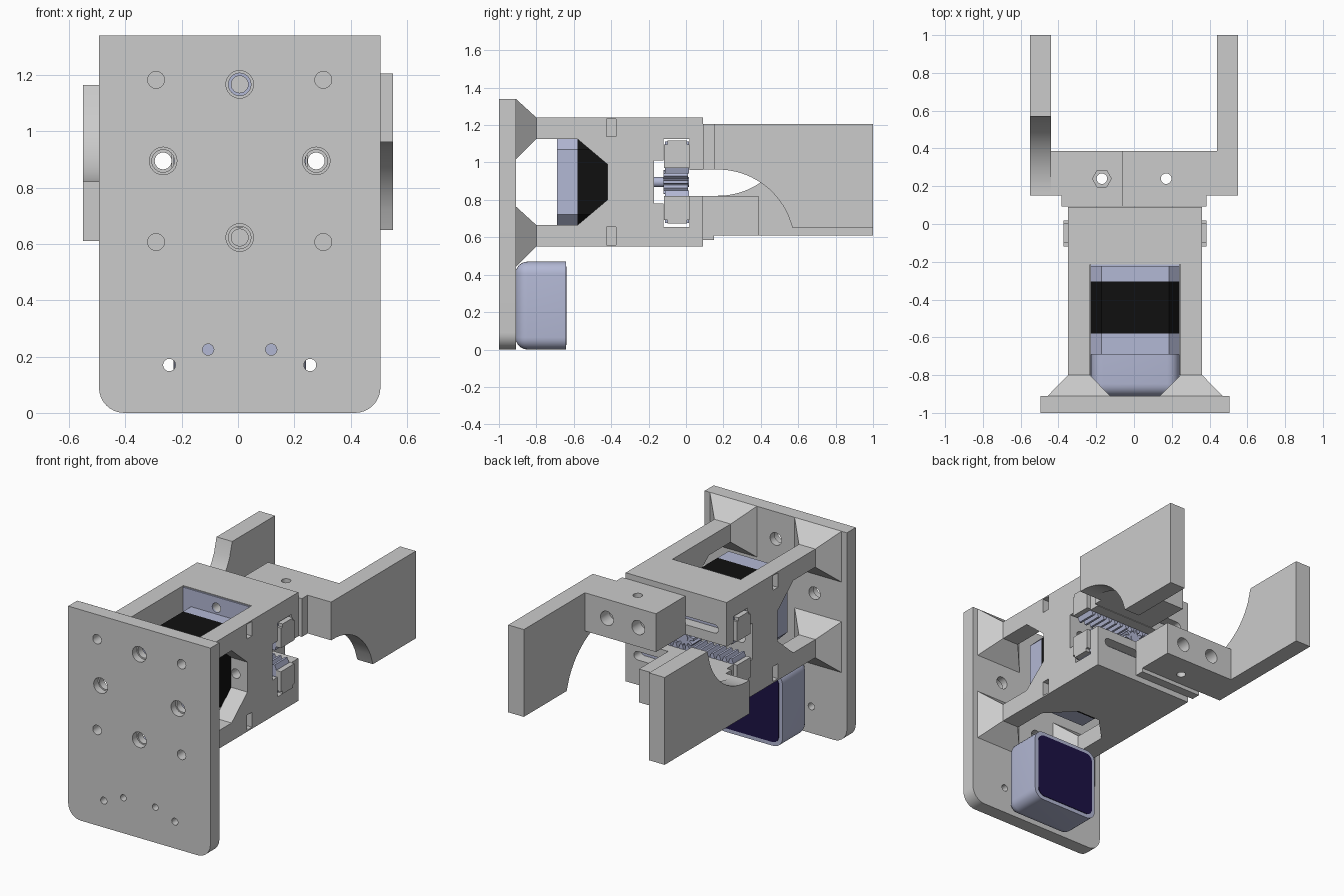
import bpy, bmesh, math
from mathutils import Matrix

if "Cube" in bpy.data.objects:
    bpy.data.objects.remove(bpy.data.objects["Cube"])

def material(name, rgb):
    m = bpy.data.materials.new(name)
    m.diffuse_color = (*rgb, 1)
    m.use_nodes = True
    m.node_tree.nodes["Principled BSDF"].inputs["Base Color"].default_value = m.diffuse_color
    return m

BLUE = material("pale_blue", (0.45, 0.48, 0.66))
BLACK = material("black", (0.005, 0.005, 0.005))
NAVY = material("navy", (0.012, 0.006, 0.06))
MAP = {'x': lambda p, q, t: (t, p, q), 'y': lambda p, q, t: (p, t, q), 'z': lambda p, q, t: (p, q, t)}

def finish(bm, name, mat=None):
    bmesh.ops.recalc_face_normals(bm, faces=bm.faces)
    me = bpy.data.meshes.new(name)
    bm.to_mesh(me)
    bm.free()
    ob = bpy.data.objects.new(name, me)
    bpy.context.collection.objects.link(ob)
    if mat:
        me.materials.append(mat)
    return ob

def prism(name, pts, axis, a, b, mat=None):
    """Extrude a 2D profile along an axis from a to b."""
    bm = bmesh.new()
    lo = [bm.verts.new(MAP[axis](p, q, a)) for p, q in pts]
    hi = [bm.verts.new(MAP[axis](p, q, b)) for p, q in pts]
    bm.faces.new(lo)
    bm.faces.new(hi[::-1])
    n = len(pts)
    for i in range(n):
        bm.faces.new((lo[i], lo[(i + 1) % n], hi[(i + 1) % n], hi[i]))
    return finish(bm, name, mat)

def rect(x0, x1, y0, y1):
    return [(x0, y0), (x1, y0), (x1, y1), (x0, y1)]

def chamfered(x, z0, z1, c):
    return [(-x + c, z0), (x - c, z0), (x, z0 + c), (x, z1 - c), (x - c, z1), (-x + c, z1), (-x, z1 - c), (-x, z0 + c)]

def arc(cx, cy, r, a0, a1, n=8):
    return [(cx + r * math.cos(math.radians(a0 + (a1 - a0) * i / n)),
             cy + r * math.sin(math.radians(a0 + (a1 - a0) * i / n))) for i in range(n + 1)]

def circle(cx, cy, r, n=24):
    return arc(cx, cy, r, 0, 360 * (n - 1) / n, n - 1)

def cut(ob, *args):
    """Subtract a prism from an object."""
    c = prism("cutter", *args)
    m = ob.modifiers.new("cut", 'BOOLEAN')
    m.operation, m.solver, m.object = 'DIFFERENCE', 'EXACT', c
    dg = bpy.context.evaluated_depsgraph_get()
    me = bpy.data.meshes.new_from_object(ob.evaluated_get(dg))
    ob.modifiers.clear()
    ob.data = me
    bpy.data.objects.remove(c)

# Mounting plate with rounded lower corners
ZC = 0.895
plate = prism("mounting_plate", [(0.5, 1.34), (-0.5, 1.34)] + arc(-0.41, 0.09, 0.09, 180, 270)
              + arc(0.41, 0.09, 0.09, 270, 360), 'y', -1, -0.91)
access = [(0, ZC + 0.272), (0, ZC - 0.272), (0.272, ZC), (-0.272, ZC)]
corners = [(sx * 0.297, ZC + sz * 0.288) for sx in (-1, 1) for sz in (-1, 1)]
for x, z in access:
    cut(plate, circle(x, z, 0.04), 'y', -1.1, -0.8)
    cut(plate, circle(x, z, 0.049), 'y', -1.1, -0.955)
for x, z in corners:
    cut(plate, circle(x, z, 0.03), 'y', -1.1, -0.8)
for s in (-1, 1):
    cut(plate, circle(s * 0.112, 0.225, 0.02), 'y', -1.1, -0.8)
    cut(plate, circle(s * 0.25, 0.17, 0.022), 'y', -1.1, -0.8)

# Housing with motor bay, side windows and rack channel
body = prism("housing", rect(-0.355, 0.355, 0.55, 1.24), 'y', -0.8, 0.09)
cut(body, rect(-0.24, 0.24, 0.66, 1.4), 'y', -0.9, -0.215)
cut(body, [(-0.9, 0.665), (-0.58, 0.665), (-0.42, 0.8), (-0.42, 0.99), (-0.58, 1.125), (-0.9, 1.125)], 'x', -0.5, 0.5)
cut(body, [(-0.235, -0.9), (0.235, -0.9), (0.235, -0.58), (0.08, -0.42), (-0.08, -0.42), (-0.235, -0.58)], 'z', 0.4, 0.75)
cut(body, [(-0.17, 0.78), (-0.12, 0.78), (-0.12, 0.655), (0.02, 0.655), (0.02, 0.82), (0.2, 0.82), (0.2, 0.96),
           (0.02, 0.96), (0.02, 1.125), (-0.12, 1.125), (-0.12, 1.01), (-0.17, 1.01)], 'x', -0.5, 0.5)
for x, z in access:
    cut(body, circle(x, z, 0.03), 'y', -0.9, -0.14)
for z in (1.05, 0.735):
    cut(body, arc(0.27, z, 0.027, -90, 90) + arc(-0.27, z, 0.027, 90, 270), 'y', -0.05, 0.2)
for s in (-1, 1):
    for z0, z1 in ((0.56, 0.655), (1.14, 1.232)):
        cut(body, rect(-0.425, -0.375, z0, z1), 'x', s * 0.28, s * 0.5)

# Flared struts joining the housing to the plate
for sx, side in ((-1, "left"), (1, "right")):
    for z0, z1, lvl in ((0.55, 0.665, "lower"), (1.125, 1.24, "upper")):
        bm = bmesh.new()
        rings = []
        for y, f in ((-0.8, 0), (-0.91, 0.108)):
            rings.append([bm.verts.new((sx * px, y, pz)) for px, pz in rect(0.24 - f, 0.355 + f, z0 - f, z1 + f * 0.93)])
        bm.faces.new(rings[0])
        bm.faces.new(rings[1][::-1])
        for i in range(4):
            j = (i + 1) % 4
            bm.faces.new((rings[0][i], rings[0][j], rings[1][j], rings[1][i]))
        strut = finish(bm, f"{lvl}_{side}_strut")
        cut(strut, circle(sx * 0.297, ZC + (0.288 if z0 > 1 else -0.288), 0.03), 'y', -0.95, -0.86)
        for x, z in access:
            if abs(x - sx * 0.3) < 0.31:
                cut(strut, circle(x, z, 0.04), 'y', -0.95, -0.75)

# Motor: end caps, black core, flange, shaft
sec = chamfered(0.235, 0.664, 1.126, 0.057)
prism("motor_rear_cap", sec, 'y', -0.69, -0.58, BLUE)
prism("motor_core", sec, 'y', -0.58, -0.305, BLACK)
prism("motor_front_cap", sec, 'y', -0.305, -0.22, BLUE)
flange = prism("motor_flange", rect(-0.236, 0.236, 0.664, 1.235), 'y', -0.225, -0.213, BLUE)
cut(flange, circle(0, ZC + 0.272, 0.03), 'y', -0.3, -0.1)
prism("motor_shaft", circle(0, ZC, 0.027), 'y', -0.22, 0.015, BLUE)

# Pinion and two toothed racks
teeth = []
for i in range(10):
    for da, r in ((-14, 0.042), (-7, 0.066), (7, 0.066), (14, 0.042)):
        a = math.radians(36 * i + da)
        teeth.append((r * math.cos(a), ZC + r * math.sin(a)))
prism("pinion", teeth, 'y', -0.12, 0.01, BLUE)
for s, lvl in ((-1, "lower"), (1, "upper")):
    comb = [(0.35, ZC + s * 0.218), (-0.35, ZC + s * 0.218)]
    for i in range(16):
        x = -0.35 + i * 0.04375
        comb += [(x + dx, ZC + s * h) for dx, h in ((0, 0.078), (0.011, 0.046), (0.025, 0.046), (0.036, 0.078))]
    comb.append((0.35, ZC + s * 0.078))
    prism(f"{lvl}_rack", comb, 'y', -0.112, 0.015, BLUE)
    z0, z1 = sorted((ZC + s * 0.075, ZC + s * 0.222))
    for e in (-1, 1):
        prism(f"{lvl}_rack_end", [(-0.118, z0), (0.018, z0), (0.018, z1 - 0.02), (0.005, z1 - 0.02), (0.005, z1),
              (-0.1, z1), (-0.1, z1 - 0.02), (-0.118, z1 - 0.02)] if s > 0 else
              [(-0.118, z1), (0.018, z1), (0.018, z0 + 0.02), (0.005, z0 + 0.02), (0.005, z0),
               (-0.1, z0), (-0.1, z0 + 0.02), (-0.118, z0 + 0.02)], 'x', e * 0.345, e * 0.378)

# Rounded sensor box with dark face
bm = bmesh.new()
bmesh.ops.create_cube(bm, size=1, matrix=Matrix.Translation((0, -0.777, 0.235)) @ Matrix.Diagonal((0.47, 0.27, 0.47, 1)))
edges = [e for e in bm.edges if not all(v.co.y > -0.7 for v in e.verts)]
bmesh.ops.bevel(bm, geom=edges, offset=0.065, segments=6, profile=0.5, affect='EDGES')
finish(bm, "sensor_box", BLUE)
face = []
for i, (sx, sz) in enumerate(((1, 1), (-1, 1), (-1, -1), (1, -1))):
    face += arc(sx * 0.165, 0.235 + sz * 0.165, 0.045, 90 * i, 90 * i + 90)
prism("sensor_face", face, 'y', -0.66, -0.638, NAVY)

# Everything so far sits slightly right of centre
for ob in bpy.data.objects:
    ob.data.transform(Matrix.Translation((0.006, 0, 0)))

# Gripper jaws: block, foot and curved arm
for s, lvl, outer, inner, tip in ((1, "upper", 1.205, 0.962, 0.65), (-1, "lower", 0.61, 0.822, 1.165)):
    h = abs(tip - inner)
    r = (0.16 + h * h) / (2 * h)
    curve = [(0.17 + 0.4 * i / 16, inner - s * (r - math.sqrt(r * r - (0.4 * i / 16) ** 2))) for i in range(16, -1, -1)]
    prism(f"{lvl}_jaw_arm", [(0.15, outer), (1, outer), (1, tip)] + curve + [(0.15, inner)], 'x', s * 0.44, s * 0.55)
    block = prism(f"{lvl}_jaw_block", rect(0.15, 0.387, outer, inner), 'x', s * -0.06, s * 0.44)
    zm = (outer + inner) / 2
    for x in (0.065, 0.285):
        cut(block, circle(s * x, zm, 0.026), 'y', 0.1, 0.5)
        cut(block, circle(s * x, zm, 0.045), 'y', 0.3, 0.5)
    cut(block, circle(s * 0.17, 0.24, 0.028), 'z', 0.4, 1.4)
    if s < 0:
        cut(block, circle(-0.17, 0.24, 0.05, 6), 'z', 0.78, 0.9)
    prism(f"{lvl}_jaw_foot", rect(0.092, 0.15, outer if s > 0 else 0.585, inner), 'x', s * -0.06, s * 0.385)

# Smooth round surfaces, keep edges sharp
bpy.ops.object.select_all(action='SELECT')
bpy.context.view_layer.objects.active = plate
bpy.ops.object.shade_smooth_by_angle(angle=math.radians(28))
